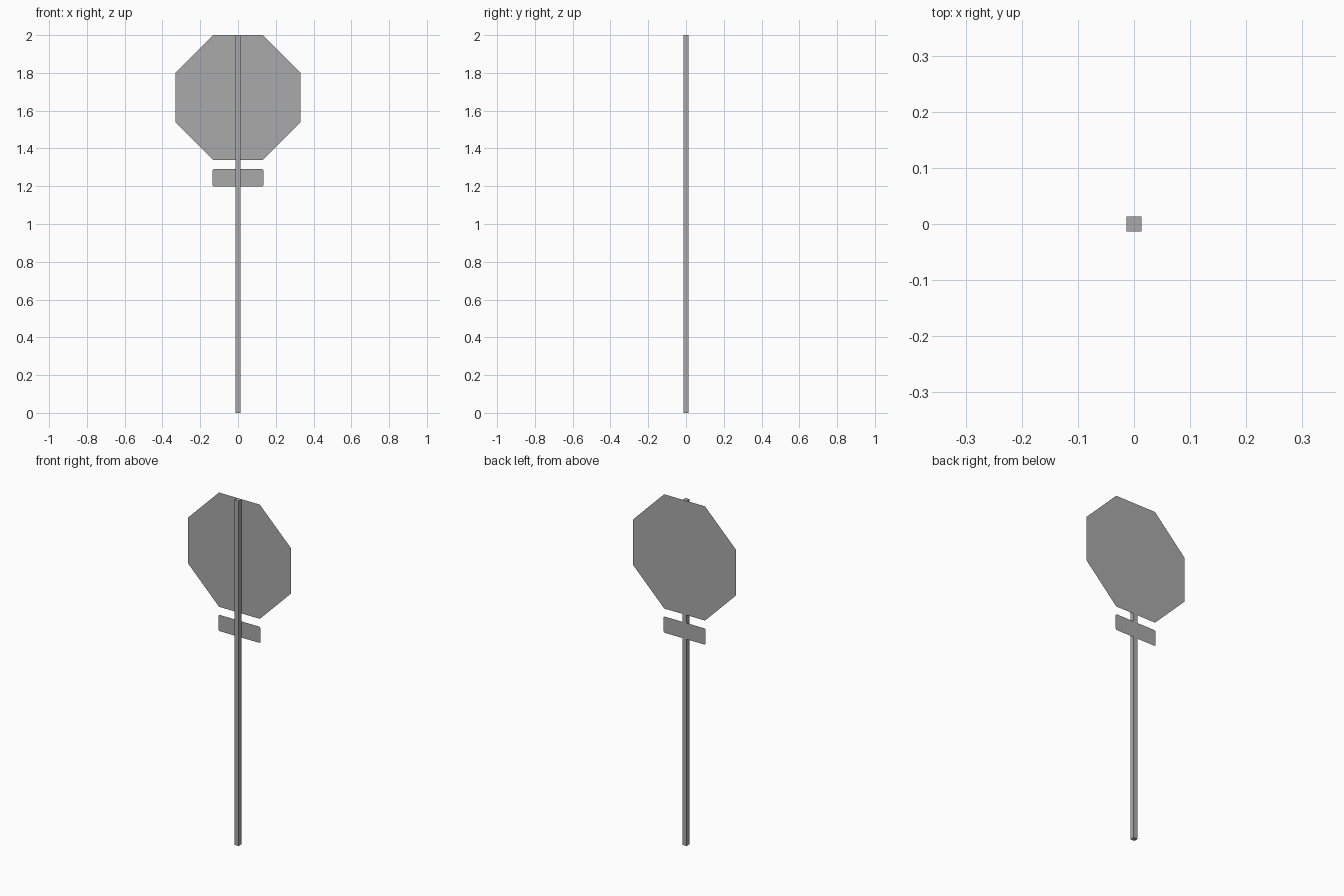
import bpy
import bmesh
from math import cos, sin, pi

cube = bpy.data.objects.get("Cube")
if cube:
    bpy.data.objects.remove(cube, do_unlink=True)

grey = bpy.data.materials.new("metal grey")
grey.use_nodes = True
colour = (0.4, 0.4, 0.4, 1)
grey.diffuse_color = colour
grey.node_tree.nodes["Principled BSDF"].inputs["Base Color"].default_value = colour

POST = 0.026          # post width
PLATE_Y = POST / 2    # plates lie on the rear face of the post


def add_object(name, bm):
    mesh = bpy.data.meshes.new(name)
    bm.to_mesh(mesh)
    bm.free()
    mesh.materials.append(grey)
    obj = bpy.data.objects.new(name, mesh)
    bpy.context.collection.objects.link(obj)
    return obj


def add_plate(name, outline, z):
    """Thin flat sheet facing +y from an (x, z) outline."""
    bm = bmesh.new()
    bm.faces.new([bm.verts.new((-x, PLATE_Y, z + h)) for x, h in outline])
    return add_object(name, bm)


def rounded_rectangle(half_w, half_h, radius, steps=4):
    points = []
    for quarter, (sx, sz) in enumerate([(1, 1), (-1, 1), (-1, -1), (1, -1)]):
        for i in range(steps + 1):
            a = (quarter + i / steps) * pi / 2
            points.append((sx * (half_w - radius) + radius * cos(a),
                           sz * (half_h - radius) + radius * sin(a)))
    return points


# Square post
bm = bmesh.new()
bmesh.ops.create_cube(bm, size=1)
for v in bm.verts:
    v.co.x *= POST
    v.co.y *= POST
    v.co.z = (v.co.z + 0.5) * 2
add_object("post", bm)

# Octagonal sign: flat sides up, down, left and right
apothem, corner = 0.331, 0.131
octagon = [(apothem, -corner), (apothem, corner), (corner, apothem), (-corner, apothem),
           (-apothem, corner), (-apothem, -corner), (-corner, -apothem), (corner, -apothem)]
add_plate("octagonal_sign", octagon, 2 - apothem)

# Small plate with rounded corners below the sign
add_plate("small_plate", rounded_rectangle(0.135, 0.047, 0.01), 1.245)
